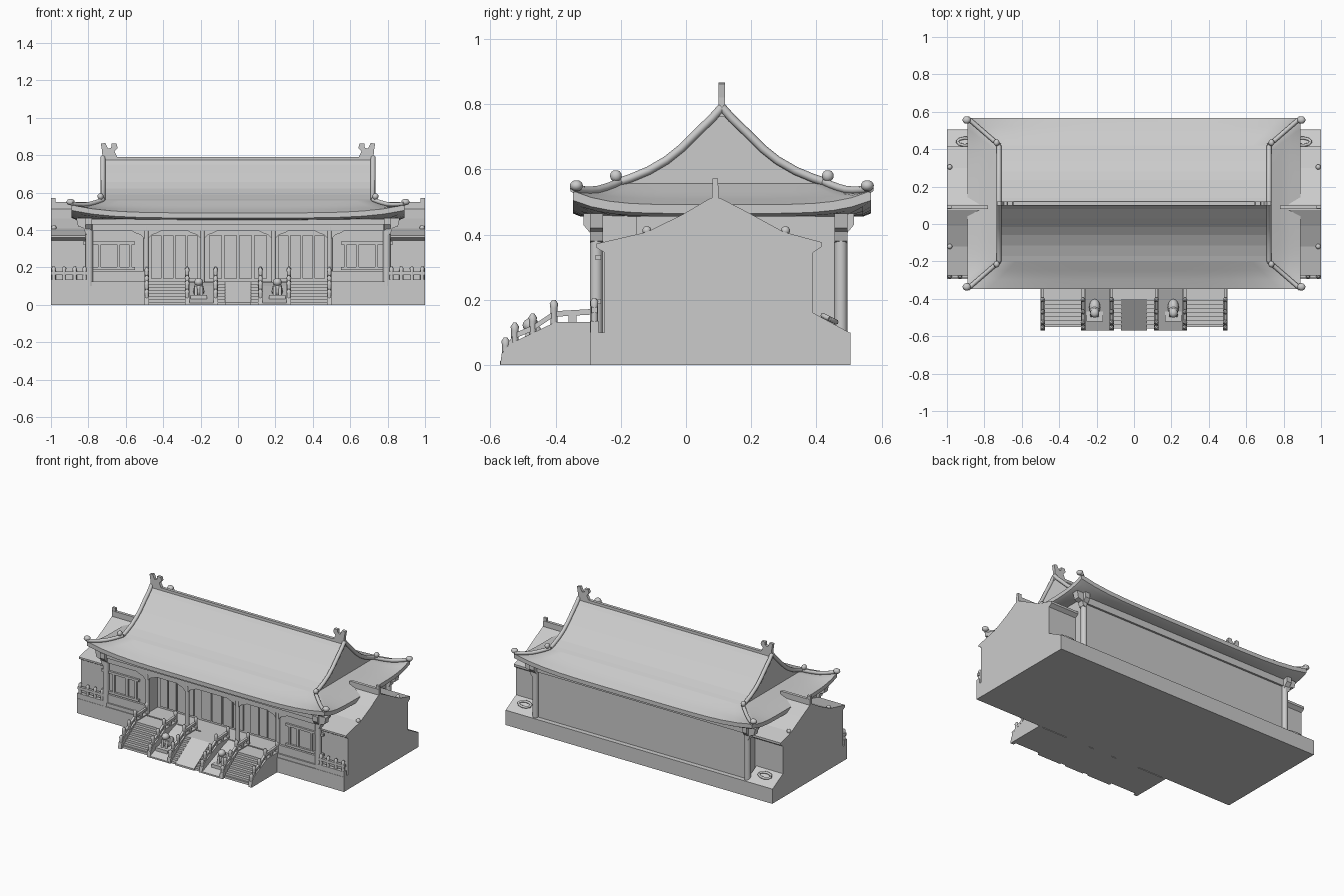
import bpy, bmesh, math
from mathutils import Vector

if "Cube" in bpy.data.objects:
    bpy.data.objects.remove(bpy.data.objects["Cube"])

CY = 0.11  # y of the main ridge


def make(name, verts, faces, mirror=False, smooth=None):
    me = bpy.data.meshes.new(name)
    me.from_pydata([tuple(v) for v in verts], [], faces)
    bm = bmesh.new()
    bm.from_mesh(me)
    bmesh.ops.remove_doubles(bm, verts=bm.verts, dist=1e-5)
    bmesh.ops.recalc_face_normals(bm, faces=bm.faces)
    bm.to_mesh(me)
    bm.free()
    ob = bpy.data.objects.new(name, me)
    bpy.context.collection.objects.link(ob)
    if mirror:
        ob.modifiers.new("mirror", 'MIRROR').use_mirror_merge = False
    if smooth:
        bpy.ops.object.select_all(action='DESELECT')
        ob.select_set(True)
        bpy.context.view_layer.objects.active = ob
        bpy.ops.object.shade_smooth_by_angle(angle=math.radians(smooth))
    return ob


def prism(name, pts, x0, x1, mirror=False, axis='x'):
    """Extrude a (y,z) outline along x, or an (x,z) outline along y."""
    n = len(pts)
    if axis == 'x':
        v = [(x, a, b) for x in (x0, x1) for a, b in pts]
    else:
        v = [(a, y, b) for y in (x0, x1) for a, b in pts]
    f = [list(range(n)), list(range(n, 2 * n))]
    f += [(i, (i + 1) % n, n + (i + 1) % n, n + i) for i in range(n)]
    return make(name, v, f, mirror)


def box(name, x0, x1, y0, y1, z0, z1, mirror=False):
    return prism(name, [(y0, z0), (y1, z0), (y1, z1), (y0, z1)], x0, x1, mirror)


def tube(name, pts, radii, mirror=False, n=8):
    """Round bar through points; radii is one number or one per point."""
    pts = [Vector(p) for p in pts]
    if not isinstance(radii, (list, tuple)):
        radii = [radii] * len(pts)
    v, f = [], []
    for i, p in enumerate(pts):
        t = (pts[min(i + 1, len(pts) - 1)] - pts[max(i - 1, 0)]).normalized()
        a = t.cross(Vector((0, 0, 1)) if abs(t.z) < .9 else Vector((0, 1, 0))).normalized()
        b = t.cross(a)
        for k in range(n):
            w = 2 * math.pi * k / n
            v.append(p + radii[i] * (math.cos(w) * a + math.sin(w) * b))
    for i in range(len(pts) - 1):
        f += [(i * n + k, i * n + (k + 1) % n, i * n + n + (k + 1) % n, i * n + n + k) for k in range(n)]
    f += [list(range(n)), list(range(len(v) - n, len(v)))]
    return make(name, v, f, mirror, 50)


def ball(name, c, r, mirror=False):
    zs = [math.cos(math.pi * i / 8) for i in range(1, 8)]
    v, f, n = [], [], 12
    for z in zs:
        q = math.sqrt(1 - z * z)
        v += [(c[0] + r[0] * q * math.cos(2 * math.pi * k / n),
               c[1] + r[1] * q * math.sin(2 * math.pi * k / n), c[2] + r[2] * z) for k in range(n)]
    for i in range(6):
        f += [(i * n + k, i * n + (k + 1) % n, i * n + n + (k + 1) % n, i * n + n + k) for k in range(n)]
    f += [list(range(n)), list(range(6 * n, 7 * n))]
    return make(name, v, f, mirror, 60)


# Roof height as a function of distance from the ridge
PROF = [(0, .785), (.03, .751), (.08, .703), (.125, .658), (.17, .622), (.225, .59),
        (.28, .567), (.31, .557), (.39, .517), (.46, .492)]


def roof_z(d):
    for (a, p), (b, q) in zip(PROF, PROF[1:]):
        if d <= b + 1e-9:
            return p + (q - p) * (d - a) / (b - a)
    return PROF[-1][1]


def ring(hx, hy, z, lift, n=16):
    """Rectangular loop with corners lifted."""
    out = []
    corners = [(-1, -1), (1, -1), (1, 1), (-1, 1)]
    for (ax, ay), (bx, by) in zip(corners, corners[1:] + corners[:1]):
        for i in range(n):
            t = i / n
            k = abs(2 * t - 1) ** 5
            out.append((hx * (ax + (bx - ax) * t), CY + hy * (ay + (by - ay) * t), z + lift * k))
    return out


# Lower hipped skirt with thick eaves and sloping soffit
rings = []
for i in range(7):
    s = i / 6
    rings.append(ring(.72 + .17 * s, .31 + .147 * s, roof_z(.31 + .15 * s), .042 * s * s))
rings += [ring(.89, .457, .465, .04), ring(.865, .432, .455, .03), ring(.79, .375, .455, 0)]
N = len(rings[0])
sv = [p for r in rings for p in r]
sf = [(i * N + k, i * N + (k + 1) % N, i * N + N + (k + 1) % N, i * N + N + k)
      for i in range(len(rings) - 1) for k in range(N)]
make("roof_skirt", sv, sf, smooth=35)

# Upper gabled roof
half = [(d, z) for d, z in PROF if d <= .31]
outline = [(CY - d, z) for d, z in reversed(half)] + [(CY + d, z) for d, z in half[1:]]
roof = prism("upper_roof", outline, -.72, .72)

# Ridge, gable ridges, hip ridges and finials
box("main_ridge", -.70, .70, CY - .01, CY + .01, .77, .792)
for s in (-1, 1):
    tube("gable_ridge", [(.722, CY + s * d, z + .006) for d, z in half], .013, True)
    hip = []
    for i in range(7):
        t = i / 6
        hip.append((.72 + .17 * t, CY + s * (.31 + .147 * t), roof_z(.31 + .15 * t) + .042 * t * t + .007))
    tube("hip_ridge", hip, .012, True)
    ball("corner_finial", (.895, CY + s * .446, .55), (.022, .02, .017), True)
    ball("gable_foot_finial", (.735, CY + s * .325, .58), (.016, .018, .018), True)
prism("ridge_end_ornament", [(.64, .78), (.725, .76), (.726, .82), (.733, .862), (.71, .866), (.695, .835),
      (.678, .84), (.676, .862), (.65, .862), (.643, .84), (.66, .82)], CY - .01, CY + .01, True, 'y')

# Platform and main hall
box("platform", -1, 1, -.295, .505, 0, .1)
box("porch_floor", -.8, .8, -.29, -.15, .09, .125)
box("hall_body", -.79, .79, -.16, .472, .09, .47)
box("front_wall", .49, .8, -.265, -.15, .09, .46, True)
box("front_beam", -.8, .8, -.285, -.15, .395, .46)
box("back_beam", -.8, .8, .46, .485, .41, .46)
box("lower_frieze", -.81, .81, -.295, -.27, .43, .46)
for y in (-.275, .475):
    tube("corner_column", [(.795, y, .1), (.795, y, .46)], .02, True, 12)
    prism("corner_bracket", [(.79, .37), (.815, .38), (.825, .41), (.855, .42), (.865, .465), (.79, .465)],
          y - .02, y + .02, True, 'y')
    s = -1 if y < 0 else 1
    prism("eave_bracket", [(y, .37), (y + s * .015, .4), (y + s * .04, .43), (y + s * .04, .465), (y, .465)],
          .78, .815, True)
for x in (.19, .49):
    tube("porch_column", [(x, -.272, .1), (x, -.272, .42)], .014, True, 12)
    for s in (-1, 1):
        prism("porch_corbel", [(x, .4), (x + s * .085, .4), (x + s * .06, .385), (x + s * .03, .375), (x, .345)],
              -.28, -.262, True, 'y')

# Porch doors and front windows
for c, w in ((0, .16), (.34, .13)):
    for k in range(4):
        x = c + w * (k - 1.5) / 2
        box("door_panel", x - w * .22, x + w * .22, -.17, -.15, .14, .37, c > 0)
for z in (.195, .33):
    box("window_rail", .55, .83, -.278, -.26, z - .008, z + .008, True)
for x in (.575, .64, .74, .8):
    box("window_post", x - .008, x + .008, -.277, -.26, .195, .33, True)
box("wall_plinth", .5, .8, -.28, -.26, .09, .18, True)

# Side wings with flush gable ends
prism("wing", [(-.25, .09), (-.25, .345), (-.275, .36), (-.275, .372), (-.12, .408), (-.01, .462), (.075, .512),
      (.105, .512), (.19, .468), (.3, .408), (.415, .377), (.415, .362), (.39, .345), (.39, .09)], .78, 1, True)
box("wing_ridge", .78, 1, .08, .1, .5, .55, True)
box("wing_ridge_end", .975, 1, .082, .098, .54, .572, True)
for y in (-.12, .305):
    ball("wing_roof_knob", (.985, y, .412), (.014, .014, .014), True)
prism("back_terrace", [(.38, .09), (.5, .09), (.5, .1), (.39, .16), (.38, .16)], .8, 1, True)
tube("terrace_carving", [(.9 + .045 * math.cos(i * .7), .44 + .02 * math.sin(i * .7), .142 - .01 * math.sin(i * .7))
     for i in range(10)], .008, True)

# Terrace balustrade in front of each wing
box("terrace_curb", .8, 1, -.293, -.268, .1, .135, True)
box("terrace_rail", .8, 1, -.29, -.272, .16, .178, True)
for x in (.82, .873, .93, .985):
    tube("terrace_post", [(x, -.281, .1), (x, -.281, .18), (x, -.281, .195), (x, -.281, .205)],
         [.011, .011, .012, .005], True)

# Stairs
steps = [(-.3, 0), (-.56, 0)]
M = 8
for i in range(M):
    y = -.56 + .17 * i / M
    steps += [(y, .125 * (i + 1) / M), (-.56 + .17 * (i + 1) / M, .125 * (i + 1) / M)]
steps.append((-.3, .125))
ramp = [(-.29, 0), (-.57, 0), (-.57, .012), (-.4, .125), (-.29, .125)]
prism("centre_ramp", ramp, -.07, .07)
prism("centre_steps", steps, .07, .12, True)
prism("side_steps", [(min(y, -.3) if y > -.53 else max(y, -.55), z) for y, z in steps], .27, .49, True)
prism("statue_slope", [(-.29, 0), (-.57, 0), (-.57, .01), (-.35, .1), (-.29, .12)], .12, .27, True)

# Stair balustrades
rail = [(-.555, .055), (-.525, .098), (-.47, .122), (-.405, .165), (-.285, .172)]
stringer = [(-.285, 0), (-.57, 0), (-.565, .035), (-.54, .065), (-.4, .132), (-.285, .132)]
for x in (.12, .272, .488):
    prism("stair_stringer", stringer, x - .012, x + .012, True)
    prism("stair_rail", rail + [(y, z - .017) for y, z in reversed(rail)], x - .008, x + .008, True)
    box("rail_baluster", x - .007, x + .007, -.36, -.335, .12, .165, True)
    for y, top in ((-.553, .085), (-.525, .13), (-.47, .158), (-.405, .2), (-.28, .205)):
        tube("stair_post", [(x, y, .02), (x, y, top - .025), (x, y, top - .012), (x, y, top)],
             [.011, .011, .013, .005], True)

# Guardian statues on pedestals
box("statue_pedestal", .165, .255, -.52, -.4, 0, .052, True)
ball("statue_body", (.21, -.445, .075), (.03, .045, .035), True)
ball("statue_chest", (.21, -.465, .09), (.026, .026, .035), True)
ball("statue_head", (.21, -.475, .122), (.024, .026, .022), True)
for x in (.195, .225):
    tube("statue_leg", [(x, -.49, .05), (x, -.482, .1)], .009, True)
